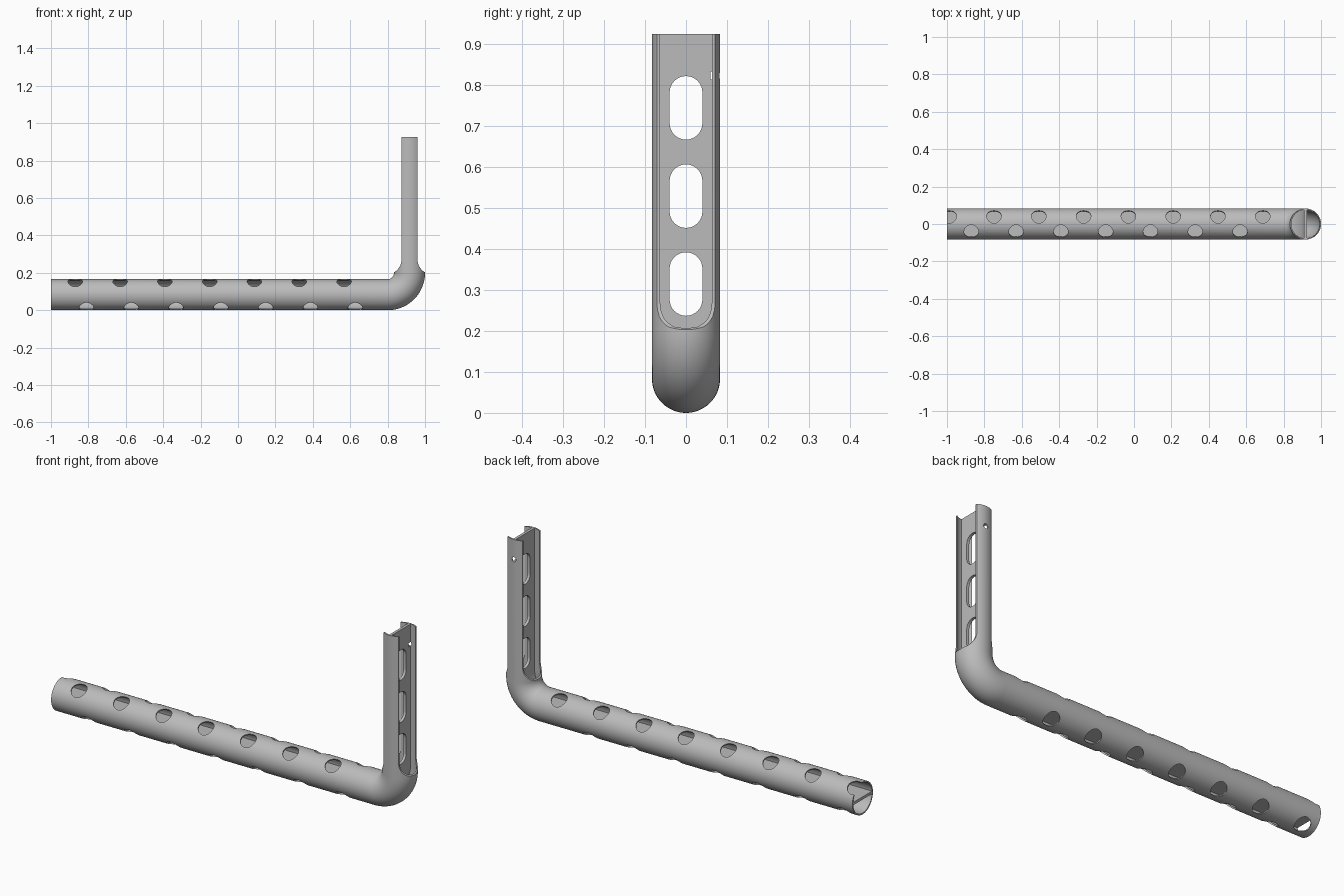
import bpy, bmesh
from math import sin, cos, pi, radians, sqrt
from mathutils import Vector

cube = bpy.data.objects.get("Cube")
if cube:
    bpy.data.objects.remove(cube, do_unlink=True)

R, INNER = 0.083, 0.076          # tube outer and inner radius
WEB = 0.007                      # half thickness of the middle web
BEND = Vector((0.8, 0, 0.2))     # centre of the bend
BEND_R = 0.117
POST_X = BEND.x + BEND_R
TOP = 0.925

metal = bpy.data.materials.new("grey metal")
metal.use_nodes = True
grey = (0.5, 0.5, 0.5, 1)
metal.diffuse_color = grey
metal.node_tree.nodes["Principled BSDF"].inputs["Base Color"].default_value = grey


def loft(bm, rings):
    """Closed solid through a list of matching rings of points."""
    loops = [[bm.verts.new(p) for p in ring] for ring in rings]
    n = len(loops[0])
    for a, b in zip(loops, loops[1:]):
        for i in range(n):
            j = (i + 1) % n
            bm.faces.new((a[i], a[j], b[j], b[i]))
    bm.faces.new(loops[0][::-1])
    bm.faces.new(loops[-1])


def prism(bm, points, direction):
    loft(bm, [points, [p + direction for p in points]])


def make_object(name, bm, helper=True):
    bmesh.ops.recalc_face_normals(bm, faces=bm.faces)
    mesh = bpy.data.meshes.new(name)
    bm.to_mesh(mesh)
    bm.free()
    mesh.materials.append(metal)
    obj = bpy.data.objects.new(name, mesh)
    bpy.context.collection.objects.link(obj)
    obj.hide_render = helper
    return obj


def sweep(bm, section, extra=0.0):
    """Carry a (side, inward) section along the bent path."""
    up, left = Vector((0, 0, 1)), Vector((-1, 0, 0))
    path = [(Vector((-1 - extra, 0, R)), up)]
    steps = 24
    for i in range(steps + 1):
        t = pi / 2 * i / steps
        inward = Vector((-sin(t), 0, cos(t)))
        path.append((BEND - inward * BEND_R, inward))
    path.append((Vector((POST_X, 0, TOP + extra)), left))
    loft(bm, [[p + Vector((0, s, 0)) + n * v for s, v in section] for p, n in path])


# Bent tube body
bm = bmesh.new()
sweep(bm, [(R * cos(2 * pi * i / 64), R * sin(2 * pi * i / 64)) for i in range(64)])
tube = make_object("bent_tube", bm, helper=False)

# Two half-round cavities, leaving the web between them
bm = bmesh.new()
for side in (1, -1):
    a0 = WEB / INNER
    arc = [a0 + (pi - 2 * a0) * i / 32 for i in range(33)]
    sweep(bm, [(INNER * cos(a), side * INNER * sin(a)) for a in arc], extra=0.05)
cavities = make_object("cavity_cutter", bm)

# Staggered round holes in four rows, and one small hole in the post
bm = bmesh.new()


def drill(centre, axis, radius, depth):
    axis = axis.normalized()
    u = axis.orthogonal().normalized()
    v = axis.cross(u)
    prism(bm, [centre + radius * (u * cos(2 * pi * i / 32) + v * sin(2 * pi * i / 32))
               for i in range(32)], axis * depth)


tilt = radians(31)
rows = [(-0.988, 8, 1, 1), (-0.93, 7, 1, -1), (-0.87, 7, -1, 1), (-0.81, 7, -1, -1)]
for start, count, sy, sz in rows:
    axis = Vector((0, sy * sin(tilt), sz * cos(tilt)))
    for k in range(count):
        drill(Vector((start + 0.2395 * k, 0, R)) + axis * 0.045, axis, 0.039, 0.08)
drill(Vector((POST_X, 0.06, 0.823)), Vector((0, 1, 0)), 0.012, 0.06)
holes = make_object("hole_cutter", bm)

# Side cuts that open the post into an H section with flared feet
bm = bmesh.new()
flare = [(0.0425, 1.0), (0.0425, 0.268), (0.045, 0.252), (0.051, 0.236),
         (0.060, 0.222), (0.071, 0.210), (0.085, 0.202), (0.14, 0.202), (0.14, 1.0)]
for side in (1, -1):
    prism(bm, [Vector((POST_X + side * d, -0.2, z)) for d, z in flare], Vector((0, 0.4, 0)))
side_cuts = make_object("side_cutter", bm)

# Three long slots through the post web
bm = bmesh.new()
for z in (0.3145, 0.529, 0.7445):
    outline = []
    for end in (1, -1):
        for i in range(17):
            a = pi * i / 16
            outline.append(Vector((POST_X - 0.04, end * 0.04 * cos(a),
                                   z + end * (0.0375 + 0.04 * sin(a)))))
    prism(bm, outline, Vector((0.08, 0, 0)))
slots = make_object("slot_cutter", bm)

# Carve the tube and keep only the result
cutters = (cavities, holes, side_cuts, slots)
for cutter in cutters:
    mod = tube.modifiers.new(cutter.name, "BOOLEAN")
    mod.operation = "DIFFERENCE"
    mod.solver = "EXACT"
    mod.object = cutter
bpy.context.view_layer.update()
carved = bpy.data.meshes.new_from_object(tube.evaluated_get(bpy.context.evaluated_depsgraph_get()))
tube.modifiers.clear()
tube.data = carved
for cutter in cutters:
    bpy.data.objects.remove(cutter, do_unlink=True)

bpy.ops.object.select_all(action="DESELECT")
tube.select_set(True)
bpy.context.view_layer.objects.active = tube
bpy.ops.object.shade_smooth_by_angle(angle=radians(30))
